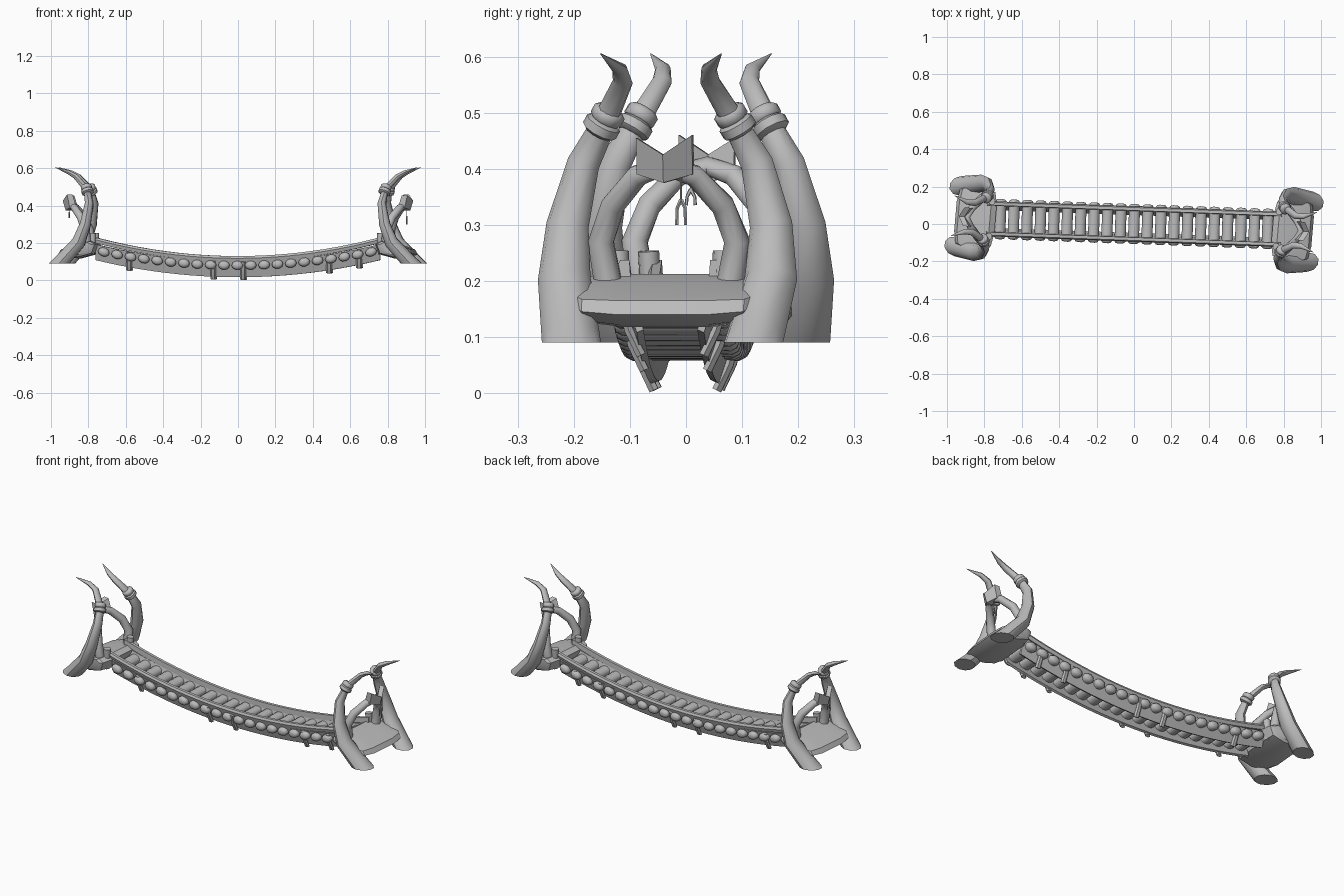
import bpy, bmesh, math
from mathutils import Vector, Matrix

if "Cube" in bpy.data.objects:
    bpy.data.objects.remove(bpy.data.objects["Cube"])

grey = bpy.data.materials.new("weathered_grey")
grey.use_nodes = True
grey.diffuse_color = (0.5, 0.5, 0.5, 1)
bsdf = next(n for n in grey.node_tree.nodes if n.type == 'BSDF_PRINCIPLED')
bsdf.inputs["Base Color"].default_value = (0.5, 0.5, 0.5, 1)
bsdf.inputs["Roughness"].default_value = 0.8

SPAN = Matrix.Rotation(math.radians(-2.1), 4, 'Z')


def finish(bm, name, matrix, angle=40):
    """Turn a bmesh into a named, placed and shaded object."""
    bmesh.ops.recalc_face_normals(bm, faces=bm.faces)
    mesh = bpy.data.meshes.new(name)
    bm.to_mesh(mesh)
    bm.free()
    mesh.materials.append(grey)
    ob = bpy.data.objects.new(name, mesh)
    bpy.context.collection.objects.link(ob)
    ob.matrix_world = matrix
    bpy.ops.object.select_all(action='DESELECT')
    ob.select_set(True)
    bpy.context.view_layer.objects.active = ob
    bpy.ops.object.shade_smooth_by_angle(angle=math.radians(angle))
    return ob


def loft(bm, rings):
    """Bridge a list of closed rings and cap both ends."""
    loops = [[bm.verts.new(p) for p in ring] for ring in rings]
    n = len(loops[0])
    for a, b in zip(loops, loops[1:]):
        for i in range(n):
            j = (i + 1) % n
            bm.faces.new((a[i], a[j], b[j], b[i]))
    bm.faces.new(loops[0][::-1])
    bm.faces.new(loops[-1])


def tube(bm, path, radii, ref, flat=1.0, sides=10):
    """Sweep an ellipse along a path; ref is the wide axis of the section."""
    pts = [Vector(p) for p in path]
    rings = []
    for i, p in enumerate(pts):
        t = (pts[min(i + 1, len(pts) - 1)] - pts[max(i - 1, 0)]).normalized()
        u = Vector(ref)
        u = (u - t * u.dot(t)).normalized()
        v = t.cross(u)
        angles = [math.tau * k / sides for k in range(sides)]
        rings.append([p + radii[i] * (u * math.cos(a) + v * flat * math.sin(a)) for a in angles])
    loft(bm, rings)


def sag(x, low, rise):
    """Height of a hanging line with its lowest point at the middle."""
    return low + rise * (x / 0.78) ** 2


def strip(name, section, low, rise, half, side):
    """Sweep a (y, z) section along the sagging span."""
    bm = bmesh.new()
    xs = [half * (i / 12 - 1) for i in range(25)]
    loft(bm, [[(x, side * y, z + sag(x, low, rise)) for y, z in section] for x in xs])
    finish(bm, name, SPAN, 30)


# Rails and slanted side boards
for side, label in ((1, "back"), (-1, "front")):
    strip(label + "_rail", [(0.07, -0.03), (0.088, -0.03), (0.094, -0.012), (0.088, 0), (0.072, 0)],
          0.13, 0.105, 0.79, side)
    strip(label + "_side_board", [(0.048, 0.005), (0.06, 0), (0.088, 0.085), (0.074, 0.085)],
          0.017, 0.096, 0.76, side)

# Round-ended cross logs forming the deck
bm = bmesh.new()
for i in range(21):
    x = (i - 10) * 0.0715
    z = sag(x, 0.08, 0.085)
    steps = ((0.108, 0.3), (0.104, 0.75), (0.093, 1.0), (0.075, 0.95))
    ends = [(-y, r) for y, r in steps] + [(y, r) for y, r in reversed(steps)]
    tilt = 0.21 * x
    path = [(x, y, z) for y, r in ends]
    rings = []
    for y, r in ends:
        rings.append([])
        for k in range(10):
            a = math.tau * k / 10
            dx, dz = 0.031 * r * math.cos(a), 0.024 * r * math.sin(a)
            rings[-1].append((x + dx, y, z + dz + tilt * dx))
    loft(bm, rings)
finish(bm, "deck_logs", SPAN, 60)

# Hanging straps under the side boards
bm = bmesh.new()
for x in (-0.58, -0.13, 0.03, 0.49, 0.65):
    for side in (-1, 1):
        z = sag(x, 0.0, 0.09)
        tube(bm, [(x, side * 0.092, z + 0.1), (x, side * 0.078, z + 0.05), (x, side * 0.056, z + 0.005)],
             [0.013, 0.015, 0.016], (1, 0, 0), 0.6, 6)
finish(bm, "hanging_straps", SPAN)


def build_end(label, matrix, charm_length):
    # Rounded cross platform
    bm = bmesh.new()
    section = [(0.74, 0.195), (0.77, 0.212), (0.86, 0.195), (0.94, 0.165), (0.955, 0.14),
               (0.92, 0.122), (0.84, 0.118), (0.76, 0.14)]
    rings = []
    for y, s in ((-0.155, 0.7), (-0.145, 0.88), (-0.08, 1), (0.08, 1), (0.145, 0.88), (0.155, 0.7)):
        rings.append([(0.85 + (x - 0.85) * s, y, 0.185 + (z - 0.185) * s) for x, z in section])
    loft(bm, rings)
    finish(bm, label + "_platform", matrix, 35)

    for side, where in ((1, "back"), (-1, "front")):
        name = label + "_" + where
        # Great tusk, cut flat at the foot
        path = [(1.0, 0.15, 0.035), (0.93, 0.165, 0.1), (0.835, 0.185, 0.205), (0.80, 0.182, 0.3),
                (0.782, 0.155, 0.41), (0.797, 0.115, 0.485), (0.86, 0.078, 0.555),
                (0.90, 0.08, 0.578), (0.97, 0.108, 0.605)]
        bm = bmesh.new()
        tube(bm, [(x, y * side, z) for x, y, z in path],
             [0.052, 0.052, 0.047, 0.038, 0.029, 0.022, 0.018, 0.014, 0.001], (0, 1, 0), 0.8)
        bmesh.ops.bisect_plane(bm, geom=bm.verts[:] + bm.edges[:] + bm.faces[:],
                               plane_co=(0, 0, 0.09), plane_no=(0, 0, 1), clear_inner=True)
        bmesh.ops.holes_fill(bm, edges=[e for e in bm.edges if e.is_boundary])
        finish(bm, name + "_tusk", matrix)

        # Two bindings around the tusk
        axis = Vector((0.25, -0.48 * side, 0.84)).normalized()
        for k, radius in ((-1, 0.033), (1, 0.03)):
            c = Vector((0.797, 0.116 * side, 0.485)) + axis * 0.012 * k
            bm = bmesh.new()
            tube(bm, [c + axis * d for d in (-0.014, -0.008, 0.008, 0.014)],
                 [radius * 0.75, radius, radius, radius * 0.75], (0, 1, 0))
            finish(bm, name + "_binding", matrix, 50)

        # Short leaning post
        bm = bmesh.new()
        tube(bm, [(0.775, 0.09 * side, 0.14), (0.768, 0.094 * side, 0.253)],
             [0.017, 0.019], (0, 1, 0))
        finish(bm, name + "_post", matrix)

    # Inner arch made of two curved horns meeting at the top
    half = [(0.80, 0.105, 0.17), (0.805, 0.122, 0.27), (0.83, 0.098, 0.335),
            (0.87, 0.05, 0.388), (0.895, 0, 0.405)]
    path = half + [(x, -y, z) for x, y, z in half[-2::-1]]
    bm = bmesh.new()
    tube(bm, path, [0.026, 0.024, 0.022, 0.02, 0.018, 0.02, 0.022, 0.024, 0.026], (1, 0, 0))
    finish(bm, label + "_arch", matrix)

    # Notched crest folded around the top of the arch
    bm = bmesh.new()
    rings = []
    for y, low, high, x in ((-0.05, 0.39, 0.455, 0.885), (0, 0.375, 0.425, 0.912), (0.05, 0.39, 0.46, 0.885)):
        rings.append([(x - 0.025, y, low), (x + 0.01, y, low), (x + 0.025, y, high), (x - 0.005, y, high)])
    loft(bm, rings)
    finish(bm, label + "_crest", matrix, 20)

    # Forked charm on a cord
    top, y0 = 0.385, 0.03
    fork = top - charm_length * 0.55
    bm = bmesh.new()
    tube(bm, [(0.90, y0, top), (0.90, y0, fork)], [0.002, 0.002], (1, 0, 0), sides=5)
    for side in (-1, 1):
        tube(bm, [(0.90, y0, fork + 0.006), (0.90, y0 + 0.007 * side, fork - 0.008),
                  (0.90, y0 + 0.008 * side, top - charm_length)],
             [0.004, 0.003, 0.003], (1, 0, 0), sides=5)
    finish(bm, label + "_charm", matrix)


# Matching ends, the second turned half way round
lean = math.radians(-5)
place = (Matrix.Translation((0.86, -0.035, 0)) @ Matrix.Rotation(lean, 4, 'Z')
         @ Matrix.Translation((-0.86, 0, 0)))
build_end("left", place, 0.085)
build_end("right", Matrix.Rotation(math.pi, 4, 'Z') @ place, 0.05)
